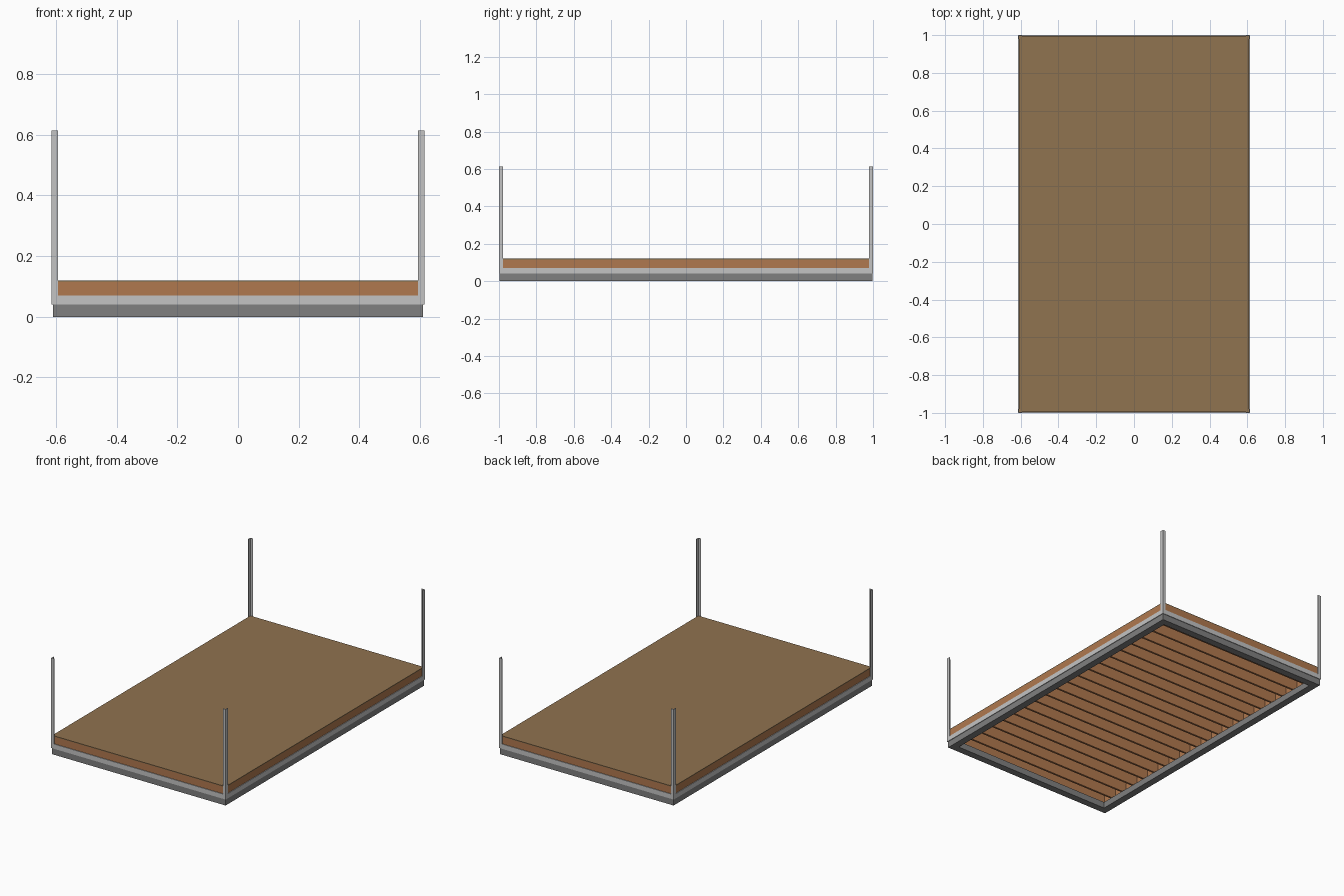
import bpy

if "Cube" in bpy.data.objects:
    bpy.data.objects.remove(bpy.data.objects["Cube"])


def material(name, hex_code):
    def lin(c):
        c /= 255
        return c / 12.92 if c <= 0.04045 else ((c + 0.055) / 1.055) ** 2.4
    m = bpy.data.materials.new(name)
    m.diffuse_color = (*[lin(int(hex_code[i:i + 2], 16)) for i in (0, 2, 4)], 1)
    m.use_nodes = True
    m.node_tree.nodes["Principled BSDF"].inputs["Base Color"].default_value = m.diffuse_color
    return m


DARK = material("dark steel", "808080")
LIGHT = material("light steel", "C4C4C4")
WOOD = material("joist wood", "B0784E")
DECK = material("deck board", "907350")


def box(name, x, y, z, mat):
    """Box from (min, max) ranges on each axis."""
    (x0, x1), (y0, y1), (z0, z1) = [sorted(r) for r in (x, y, z)]
    v = [(a, b, c) for a in (x0, x1) for b in (y0, y1) for c in (z0, z1)]
    f = [(0, 1, 3, 2), (4, 6, 7, 5), (0, 4, 5, 1), (2, 3, 7, 6), (0, 2, 6, 4), (1, 5, 7, 3)]
    me = bpy.data.meshes.new(name)
    me.from_pydata(v, [], f)
    me.materials.append(mat)
    ob = bpy.data.objects.new(name, me)
    bpy.context.collection.objects.link(ob)
    return ob


def prism(name, pts, z0, z1, mat):
    """Vertical extrusion of an outline given counter-clockwise."""
    n = len(pts)
    v = [(x, y, z0) for x, y in pts] + [(x, y, z1) for x, y in pts]
    f = [tuple(reversed(range(n))), tuple(range(n, 2 * n))]
    f += [(i, (i + 1) % n, n + (i + 1) % n, n + i) for i in range(n)]
    me = bpy.data.meshes.new(name)
    me.from_pydata(v, [], f)
    me.materials.append(mat)
    ob = bpy.data.objects.new(name, me)
    bpy.context.collection.objects.link(ob)


X, Y = 0.614, 1.0       # outer size of the angle steel
T, LEG = 0.004, 0.021   # angle steel thickness and leg width
XI, YI = X - T, Y - T   # inside faces, also the base and wood size
BASE_H, RAIL_TOP = 0.04, 0.07
DECK_Z, TOP = 0.114, 0.12
TUBE, BOARD = 0.045, 0.0125

for s, side in ((-1, "left"), (1, "right")):
    # long base tube, angle rail, rim board
    box(side + "_base_tube", (s * (XI - TUBE), s * XI), (-YI, YI), (0, BASE_H), DARK)
    box(side + "_rail", (s * XI, s * X), (-Y + LEG, Y - LEG), (BASE_H, RAIL_TOP), LIGHT)
    box(side + "_rail_flange", (s * (X - 0.03), s * XI), (-YI, YI), (BASE_H, BASE_H + T), LIGHT)
    box(side + "_rim_board", (s * (XI - BOARD), s * XI), (-YI, YI), (BASE_H + T, DECK_Z), WOOD)

for s, side in ((-1, "front"), (1, "back")):
    # short base tube, angle rail, end joist
    w = XI - TUBE
    box(side + "_base_tube", (-w, w), (s * (YI - TUBE), s * YI), (0, BASE_H), DARK)
    box(side + "_rail", (-X + LEG, X - LEG), (s * YI, s * Y), (BASE_H, RAIL_TOP), LIGHT)
    w = X - 0.03
    box(side + "_rail_flange", (-w, w), (s * (Y - 0.03), s * YI), (BASE_H, BASE_H + T), LIGHT)
    w = XI - BOARD
    box(side + "_end_joist", (-w, w), (s * (YI - BOARD), s * YI), (BASE_H + T, DECK_Z), WOOD)

# inner joists
N = 20
for i in range(1, N):
    y = -YI + BOARD / 2 + i * (2 * YI - BOARD) / N
    w = XI - BOARD
    box(f"joist_{i}", (-w, w), (y - BOARD / 2, y + BOARD / 2), (BASE_H + T, DECK_Z), WOOD)

# deck
box("deck", (-XI, XI), (-YI, YI), (DECK_Z, TOP), DECK)

# corner posts of angle steel
for sx in (-1, 1):
    for sy in (-1, 1):
        pts = [(X, Y), (X - LEG, Y), (X - LEG, YI), (XI, YI), (XI, Y - LEG), (X, Y - LEG)]
        pts = [(sx * a, sy * b) for a, b in pts]
        if sx * sy < 0:
            pts.reverse()
        name = ("back" if sy > 0 else "front") + ("_right" if sx > 0 else "_left") + "_post"
        prism(name, pts, BASE_H, 0.613, LIGHT)
